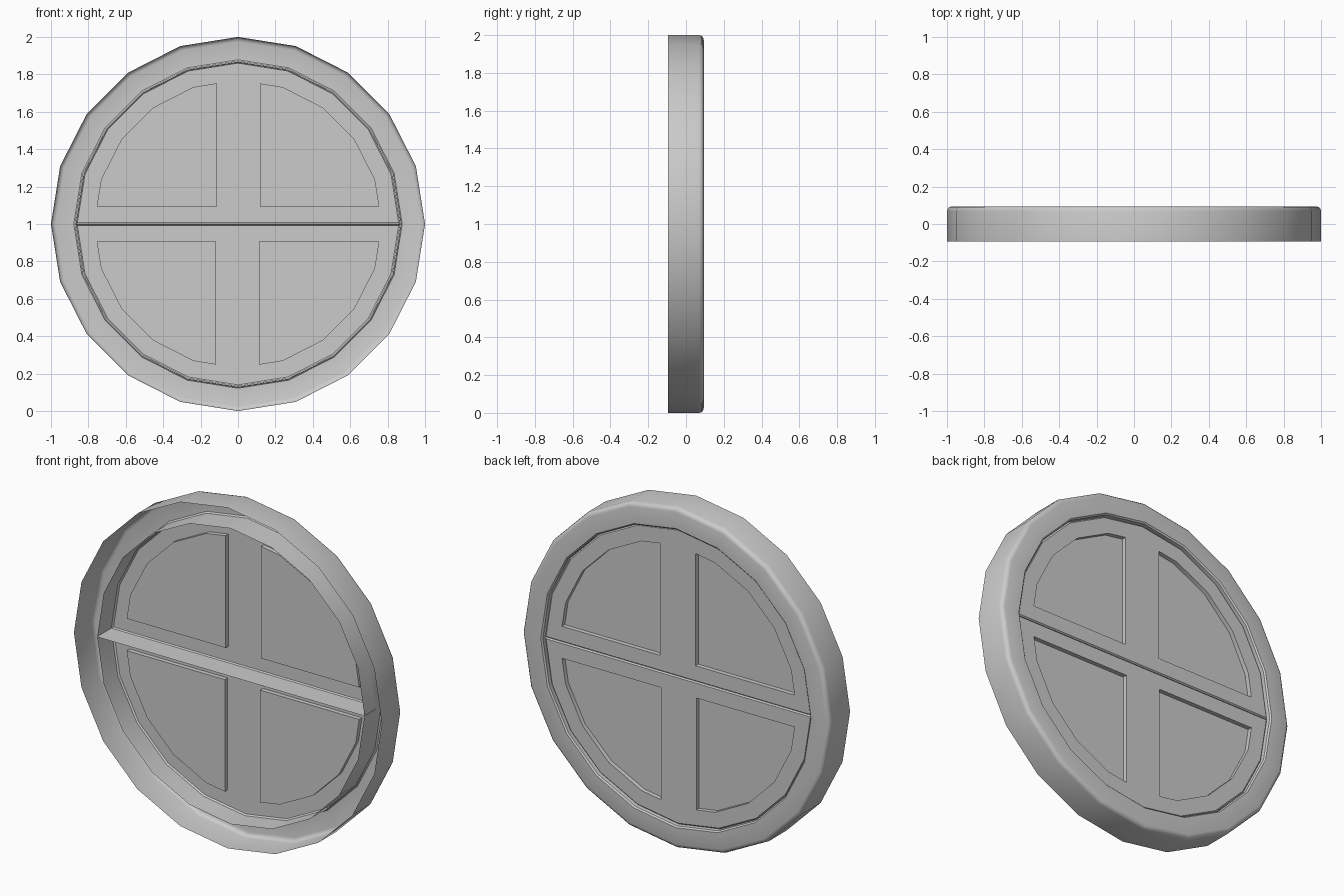
import bpy, bmesh, math
from mathutils import Vector

if "Cube" in bpy.data.objects:
    bpy.data.objects.remove(bpy.data.objects["Cube"])

SIDES = 20
STEP = 2 * math.pi / SIDES
CENTRE_Z = 1.0


def finish(bm, name, smooth=35):
    """Weld, point the broad faces to +y, shade and link."""
    bmesh.ops.remove_doubles(bm, verts=bm.verts, dist=1e-4)
    bmesh.ops.recalc_face_normals(bm, faces=bm.faces)
    bm.normal_update()
    if sum(f.normal.y * f.calc_area() for f in bm.faces) < 0:
        bmesh.ops.reverse_faces(bm, faces=bm.faces)
    mesh = bpy.data.meshes.new(name)
    bm.to_mesh(mesh)
    bm.free()
    obj = bpy.data.objects.new(name, mesh)
    obj.location.z = CENTRE_Z
    bpy.context.collection.objects.link(obj)
    bpy.ops.object.select_all(action='DESELECT')
    obj.select_set(True)
    bpy.context.view_layer.objects.active = obj
    bpy.ops.object.shade_smooth_by_angle(angle=math.radians(smooth))
    return obj


def strip(bm, a, b):
    for i in range(len(a) - 1):
        bm.faces.new((a[i], a[i + 1], b[i + 1], b[i]))


# Outer frame: open-fronted shell with a rounded back rim and an inner lip
def round_frame():
    bm = bmesh.new()
    r = 0.025
    profile = [(1.0, -0.094)]
    for k in range(4):
        a = k * math.pi / 6
        profile.append((1 - r + r * math.cos(a), 0.094 - r + r * math.sin(a)))
    profile += [(0.878, 0.094), (0.87, 0.086), (0.87, 0.04)]
    rings = []
    for i in range(SIDES + 1):
        c, s = math.cos(i * STEP), math.sin(i * STEP)
        rings.append([bm.verts.new((p * c, y, p * s)) for p, y in profile])
    for a, b in zip(rings, rings[1:]):
        strip(bm, a, b)
    finish(bm, "round_frame")


def quarter(radius, x0, z0):
    """Quarter of the polygon, cut off at x0 and z0."""
    arc = [(radius * math.cos(k * STEP), radius * math.sin(k * STEP)) for k in range(6)]

    def edge_cut(a, b, axis, value):
        t = (value - a[axis]) / (b[axis] - a[axis])
        return tuple(Vector(a).lerp(Vector(b), t))
    start = edge_cut(arc[0], arc[1], 1, z0)
    end = edge_cut(arc[4], arc[5], 0, x0)
    return [(x0, z0), start] + arc[1:5] + [end]


# Half-round sash: chamfered edge, forward flange, two sunk panes
def sash(name, turn):
    bm = bmesh.new()
    for side in (1, -1):
        def loop(pts, y):
            return [bm.verts.new((turn * side * x, y, turn * z)) for x, z in pts]
        pane_x = 0.115 + 0.003 * side
        outline = quarter(0.868, 0, 0.001)
        pane = quarter(0.77, pane_x, 0.094)
        flange = loop(outline, -0.066)
        edge = loop(outline, 0.064)
        face = loop(quarter(0.86, 0, 0.007), 0.072)
        rim = loop(pane, 0.072)
        floor = loop(pane, 0.046)
        strip(bm, flange, edge)
        strip(bm, edge, face)
        strip(bm, face + face[:1], rim + rim[:1])
        strip(bm, rim + rim[:1], floor + floor[:1])
        bm.faces.new(floor)
    finish(bm, name)


round_frame()
sash("upper_sash", 1)
sash("lower_sash", -1)
